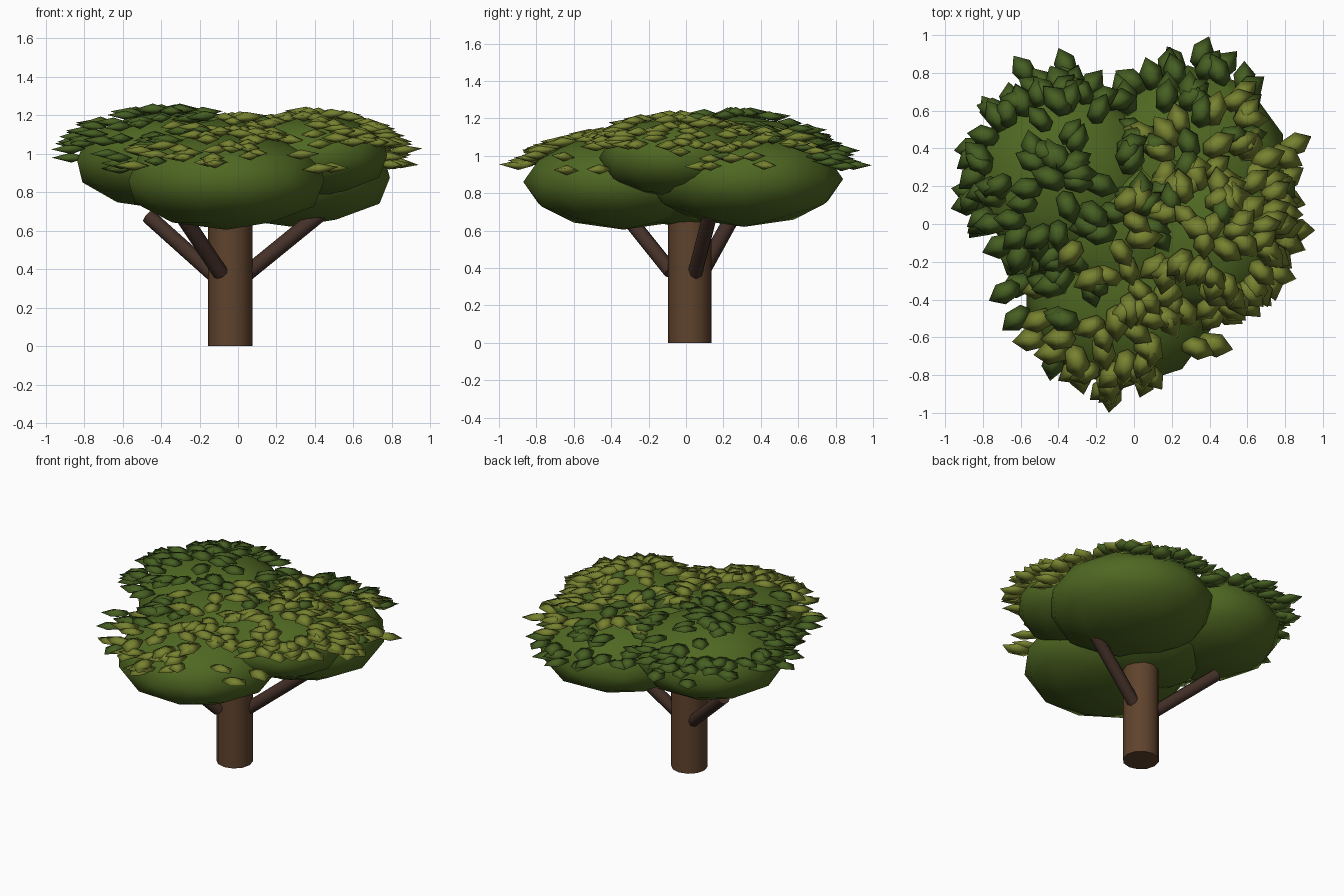
import bpy, bmesh, math, random
from mathutils import Vector, Matrix

if "Cube" in bpy.data.objects:
    bpy.data.objects.remove(bpy.data.objects["Cube"])

random.seed(11)


def material(name, rgb):
    m = bpy.data.materials.new(name)
    m.diffuse_color = (*rgb, 1)
    m.use_nodes = True
    m.node_tree.nodes["Principled BSDF"].inputs["Base Color"].default_value = m.diffuse_color
    return m


TRUNK = material("trunk brown", (0.115, 0.056, 0.026))
BRANCH = material("branch dark brown", (0.058, 0.030, 0.021))
CANOPY = material("canopy green", (0.078, 0.138, 0.016))
DARK = material("leaf dark green", (0.062, 0.116, 0.016))
LIGHT = material("leaf light green", (0.185, 0.225, 0.029))


def finish(name, bm, mats, smooth=None):
    mesh = bpy.data.meshes.new(name)
    bm.to_mesh(mesh)
    bm.free()
    ob = bpy.data.objects.new(name, mesh)
    bpy.context.collection.objects.link(ob)
    for m in mats:
        mesh.materials.append(m)
    if smooth:
        bpy.ops.object.select_all(action='DESELECT')
        ob.select_set(True)
        bpy.context.view_layer.objects.active = ob
        bpy.ops.object.shade_smooth_by_angle(angle=math.radians(smooth))
    return ob


def limb(name, a, b, r, sides, mat):
    a, b = Vector(a), Vector(b)
    d = b - a
    bm = bmesh.new()
    mat4 = Matrix.Translation((a + b) / 2) @ d.to_track_quat('Z', 'Y').to_matrix().to_4x4()
    bmesh.ops.create_cone(bm, cap_ends=True, segments=sides, radius1=r, radius2=r,
                          depth=d.length, matrix=mat4)
    finish(name, bm, [mat], 50)


# Trunk and three branches
limb("trunk", (-0.04, 0.02, 0), (-0.04, 0.02, 0.70), 0.115, 12, TRUNK)
limb("branch_right", (0.0, 0.04, 0.34), (0.43, 0.13, 0.69), 0.041, 8, BRANCH)
limb("branch_left", (-0.08, 0.06, 0.33), (-0.465, 0.25, 0.675), 0.041, 8, BRANCH)
limb("branch_front", (-0.09, -0.08, 0.38), (-0.29, -0.32, 0.68), 0.041, 8, BRANCH)

# Canopy: flattened faceted balls (centre, horizontal radius, vertical radius)
BLOBS = {
    "canopy_front": ((-0.06, -0.335, 0.86), 0.535, 0.255),
    "canopy_back_right": ((0.285, 0.31, 0.875), 0.53, 0.255),
    "canopy_left": ((-0.37, 0.25, 0.965), 0.49, 0.255),
    "canopy_right": ((0.385, -0.055, 0.99), 0.41, 0.215),
    "canopy_middle": ((-0.08, -0.01, 0.90), 0.47, 0.285),
}
for name, (c, r, rz) in BLOBS.items():
    bm = bmesh.new()
    bmesh.ops.create_icosphere(bm, subdivisions=2, radius=1,
                               matrix=Matrix.Translation(c) @ Matrix.Diagonal((r, r, rz, 1)))
    finish(name, bm, [CANOPY], 80)


# Leaves: flat bipyramids with a pointed outline, over the upper canopy
OUTLINE = [(0.10, 0), (0.03, 0.058), (-0.06, 0.045), (-0.085, 0),
           (-0.06, -0.045), (0.03, -0.058)]


def add_leaf(bm, pos, yaw, size, index):
    m = (Matrix.Translation(pos) @ Matrix.Rotation(yaw, 4, 'Z')
         @ Matrix.Rotation(random.uniform(-0.08, 0.1), 4, 'Y')
         @ Matrix.Rotation(random.uniform(-0.08, 0.08), 4, 'X') @ Matrix.Scale(size, 4))
    ring = [bm.verts.new(m @ Vector((x, y, 0))) for x, y in OUTLINE]
    top = bm.verts.new(m @ Vector((-0.005, 0, 0.026)))
    low = bm.verts.new(m @ Vector((-0.005, 0, -0.026)))
    for i, v in enumerate(ring):
        w = ring[(i + 1) % len(ring)]
        for f in (bm.faces.new((v, w, top)), bm.faces.new((w, v, low))):
            f.material_index = index
            f.smooth = True


def buried(p, own):
    for name, (c, r, rz) in BLOBS.items():
        q = p - Vector(c)
        if name != own and (q.x / r) ** 2 + (q.y / r) ** 2 + (q.z / rz) ** 2 < 0.95:
            return True
    return False


bm = bmesh.new()
for name, (c, r, rz) in BLOBS.items():
    for i in range(92):
        h = random.uniform(0.22, 1)
        a = random.uniform(0, math.tau)
        s = math.sqrt(1 - h * h) * r * 1.09
        p = Vector(c) + Vector((s * math.cos(a), s * math.sin(a), h * rz * 1.06))
        if buried(p, name) or max(abs(p.x), abs(p.y)) > 0.9:
            continue
        tone = 0.8 * p.x - 0.6 * p.y + random.gauss(0, 0.17)
        add_leaf(bm, p, a + random.uniform(-0.8, 0.8), random.uniform(0.9, 1.1),
                 1 if tone > 0.0 else 0)
# Outermost leaves reaching the canopy's full spread
for x, y, z, tone in [(-0.12, -0.9, 0.95, 1), (0.36, 0.9, 0.95, 0), (-0.87, 0.17, 0.98, 0),
                      (0.86, -0.03, 1.02, 1), (-0.58, 0.81, 1.02, 0), (-0.36, 0.84, 1.03, 0),
                      (-0.68, -0.36, 1.0, 0), (-0.62, -0.5, 0.98, 0), (0.85, 0.42, 0.95, 1)]:
    add_leaf(bm, Vector((x, y, z)), math.atan2(y, x), 1.0, tone)
finish("leaves", bm, [DARK, LIGHT])
